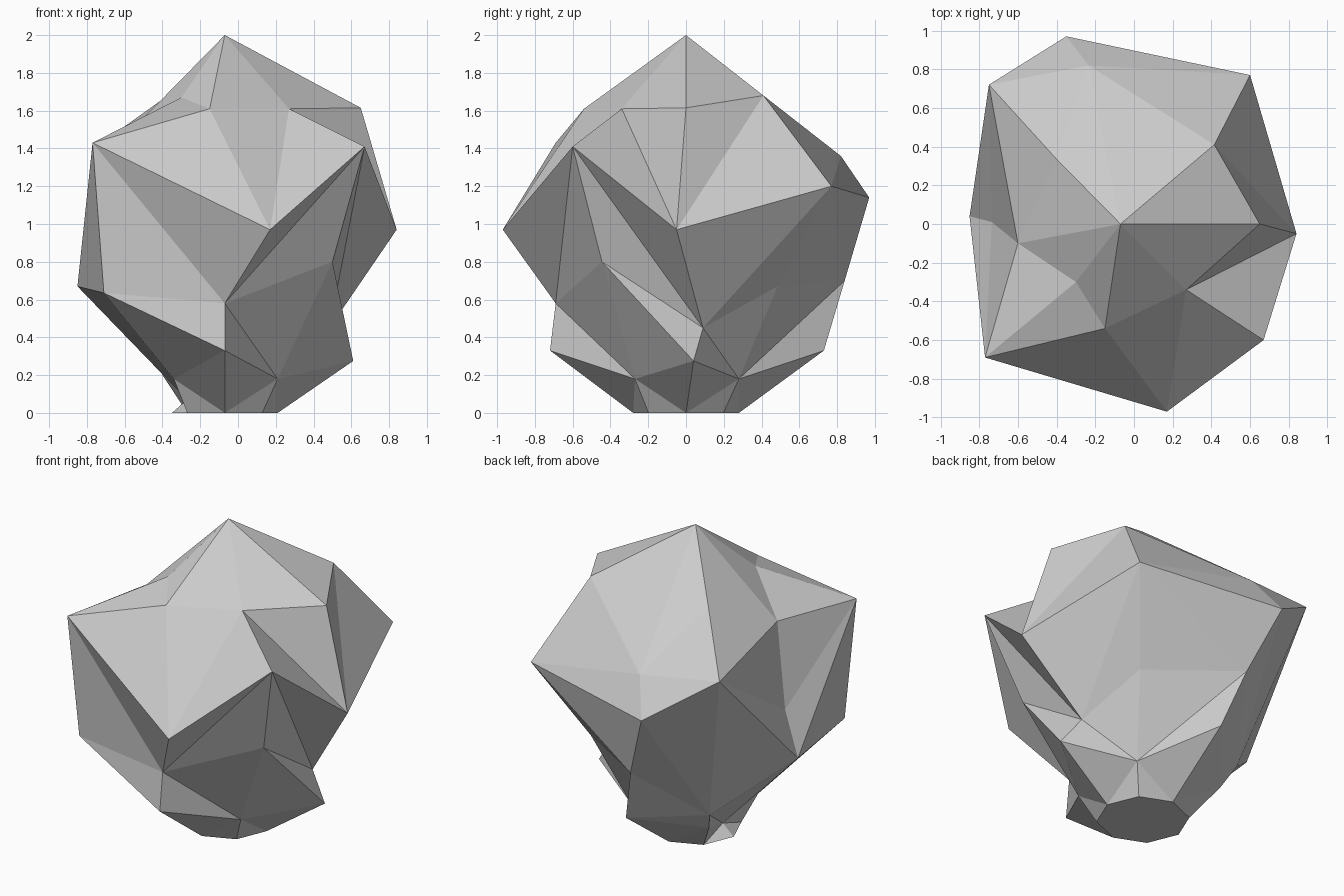
import bpy, bmesh
from math import sin, cos, pi

if "Cube" in bpy.data.objects:
    bpy.data.objects.remove(bpy.data.objects["Cube"])

N = 8
CX = -0.07  # axis of the stone

# Rings from upper to lower, points every ~45 degrees starting at +x
rings = [
    [(.65, 0, 1.615), (.415, .41, 1.68), (-.235, .82, 1.36), (-.40, .335, 1.66),
     (-.60, -.10, 1.46), (-.30, -.30, 1.67), (-.15, -.54, 1.61), (.27, -.34, 1.61)],
    [(.84, -.05, .97), (.60, .77, 1.20), (-.35, .97, 1.14), (-.75, .72, 1.41),
     (-.735, .01, .95), (-.77, -.69, 1.43), (.17, -.97, .97), (.67, -.60, 1.41)],
    [(.485, .09, .45), (.36, .485, .67), (-.18, .84, .70), (-.46, .41, .33),
     (-.85, .04, .67), (-.71, -.65, .635), (-.07, -.69, .58), (.50, -.445, .80)],
    [(.61, .04, .275), (.21, .28, .18), (-.07, .73, .33), (-.40, .33, .20),
     (-.27, 0, .07), (-.34, -.27, .18), (-.07, -.72, .33), (.21, -.27, .18)],
    [(CX + .28 * cos(i * pi / 4), .28 * sin(i * pi / 4), 0) for i in range(N)],
]
# Crease direction of each facet pair: \ = a-c, / = b-d, s = shortest
creases = ["//\\/\\//\\", "/\\\\\\/\\/\\", "\\//\\\\\\\\\\", "s" * N]
creases[2] = "\\//\\\\\\\\\\"

bm = bmesh.new()
top = bm.verts.new((CX, 0, 2))
loops = [[bm.verts.new(p) for p in ring] for ring in rings]

# Crown fan and flat foot
for i in range(N):
    bm.faces.new((top, loops[0][i], loops[0][(i + 1) % N]))
bm.faces.new(loops[-1][::-1])

# Faceted bands
for upper, lower, crease in zip(loops, loops[1:], creases):
    for i in range(N):
        j = (i + 1) % N
        a, b, c, d = upper[i], upper[j], lower[j], lower[i]
        k = crease[i]
        if k == "s":
            k = "\\" if (a.co - c.co).length < (b.co - d.co).length else "/"
        tris = ((a, d, c), (a, c, b)) if k == "\\" else ((a, d, b), (b, d, c))
        for t in tris:
            bm.faces.new(t)

bmesh.ops.recalc_face_normals(bm, faces=bm.faces)
mesh = bpy.data.meshes.new("faceted_stone")
bm.to_mesh(mesh)
bm.free()
bpy.context.collection.objects.link(bpy.data.objects.new("faceted_stone", mesh))
